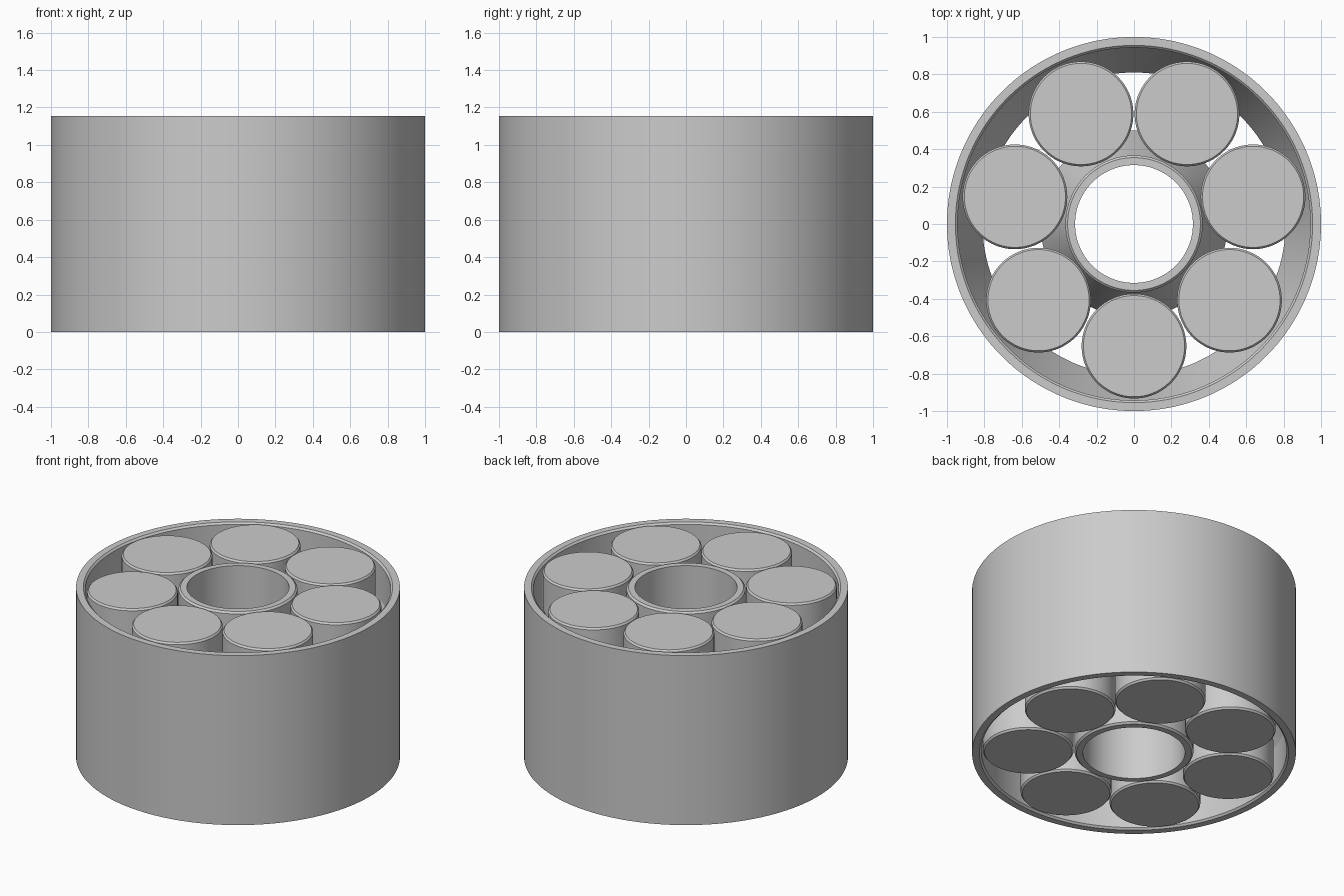
import bpy, bmesh, math

if "Cube" in bpy.data.objects:
    bpy.data.objects.remove(bpy.data.objects["Cube"])

H = 1.155          # overall height
STRAIGHT = 0.25    # straight band at each end of the raceways
CH = 0.012         # edge chamfer

steel = bpy.data.materials.new("light_grey")
steel.diffuse_color = (0.6, 0.6, 0.6, 1)
steel.use_nodes = True
steel.node_tree.nodes["Principled BSDF"].inputs["Base Color"].default_value = steel.diffuse_color


def lathe(name, profile, segments, closed, location=(0, 0, 0)):
    """Revolve (radius, z) points round the z axis; open profiles get end caps."""
    bm = bmesh.new()
    rings = []
    for r, z in profile:
        rings.append([bm.verts.new((r * math.cos(2 * math.pi * i / segments),
                                    r * math.sin(2 * math.pi * i / segments), z))
                      for i in range(segments)])
    pairs = list(zip(rings, rings[1:]))
    if closed:
        pairs.append((rings[-1], rings[0]))
    else:
        bm.faces.new(rings[0])
        bm.faces.new(rings[-1])
    for a, b in pairs:
        for i in range(segments):
            j = (i + 1) % segments
            bm.faces.new((a[i], a[j], b[j], b[i]))
    bmesh.ops.recalc_face_normals(bm, faces=bm.faces)
    mesh = bpy.data.meshes.new(name)
    bm.to_mesh(mesh)
    bm.free()
    mesh.materials.append(steel)
    ob = bpy.data.objects.new(name, mesh)
    ob.location = location
    bpy.context.collection.objects.link(ob)
    bpy.ops.object.select_all(action='DESELECT')
    ob.select_set(True)
    bpy.context.view_layer.objects.active = ob
    bpy.ops.object.shade_smooth_by_angle(angle=math.radians(10))
    return ob


def raceway(r_end, r_mid, side):
    """Mirrored V-shaped side from bottom to top; side sets the chamfer direction."""
    low = [(r_end + side * CH, 0), (r_end, CH), (r_end, STRAIGHT)]
    return low + [(r_mid, H / 2)] + [(r, H - z) for r, z in reversed(low)]


# Outer ring, bulging inwards at mid height
lathe("outer_ring", [(1.0, H), (1.0, 0)] + raceway(0.943, 0.81, 1), 180, True)

# Inner ring, bulging outwards at mid height, with a straight bore
lathe("inner_ring", [(0.315, H), (0.315, 0)] + raceway(0.367, 0.50, -1), 128, True)

# Seven waisted rollers between the rings
for k in range(7):
    a = math.radians(-90 + k * 360 / 7)
    lathe("roller_%d" % (k + 1), raceway(0.28, 0.145, -0.8), 96, False,
          (0.653 * math.cos(a), 0.653 * math.sin(a), 0))
